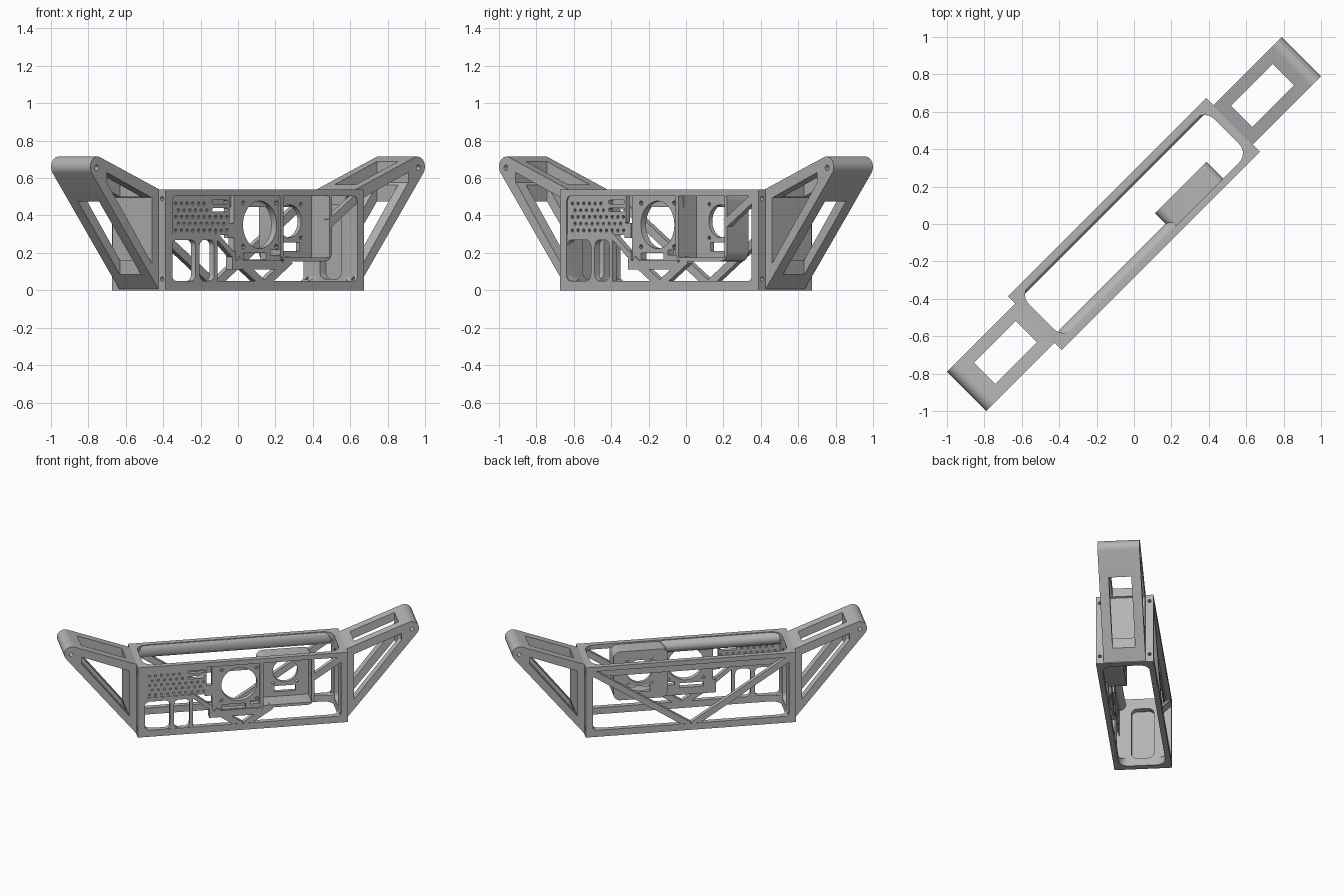
import bpy, bmesh
from math import pi, cos, sin, radians, hypot
from mathutils import Vector

if "Cube" in bpy.data.objects:
    bpy.data.objects.remove(bpy.data.objects["Cube"])

GREY = (0.46, 0.46, 0.46, 1)
mat = bpy.data.materials.new("plain grey")
mat.use_nodes = True
mat.diffuse_color = GREY
mat.node_tree.nodes["Principled BSDF"].inputs["Base Color"].default_value = GREY


# Profiles: lists of 2D points
def rect(x0, x1, y0, y1):
    return [(x0, y0), (x1, y0), (x1, y1), (x0, y1)]


def rounded(x0, x1, y0, y1, r, n=6):
    pts = []
    corners = ((x1 - r, y1 - r), (x0 + r, y1 - r), (x0 + r, y0 + r), (x1 - r, y0 + r))
    for k, (cx, cy) in enumerate(corners):
        for i in range(n + 1):
            a = (k + i / n) * pi / 2
            pts.append((cx + r * cos(a), cy + r * sin(a)))
    return pts


def circle(x, y, r, n=16):
    return [(x + r * cos(2 * pi * i / n), y + r * sin(2 * pi * i / n)) for i in range(n)]


def bar(p, q, w):
    dx, dy = q[0] - p[0], q[1] - p[1]
    l = hypot(dx, dy) * 2 / w
    nx, ny = -dy / l, dx / l
    return [(p[0] + nx, p[1] + ny), (q[0] + nx, q[1] + ny),
            (q[0] - nx, q[1] - ny), (p[0] - nx, p[1] - ny)]


# Solids: each prism is (profile, axis, start, end)
def place(p, axis, d):
    return {"x": (d, p[0], p[1]), "y": (p[0], d, p[1]), "z": (p[0], p[1], d)}[axis]


def solid(name, prisms):
    bm = bmesh.new()
    for pts, axis, a, b in prisms:
        low = [bm.verts.new(place(p, axis, a)) for p in pts]
        high = [bm.verts.new(place(p, axis, b)) for p in pts]
        bm.faces.new(low)
        bm.faces.new(high[::-1])
        for i in range(len(pts)):
            j = (i + 1) % len(pts)
            bm.faces.new((low[j], low[i], high[i], high[j]))
    bmesh.ops.recalc_face_normals(bm, faces=bm.faces)
    me = bpy.data.meshes.new(name)
    bm.to_mesh(me)
    bm.free()
    ob = bpy.data.objects.new(name, me)
    bpy.context.collection.objects.link(ob)
    return ob


parts = []


def part(name, prisms, *cut_groups):
    ob = solid(name, prisms)
    ob.data.materials.append(mat)
    for o in bpy.context.selected_objects:
        o.select_set(False)
    bpy.context.view_layer.objects.active = ob
    ob.select_set(True)
    for cuts in cut_groups:
        cutter = solid("cutter", cuts)
        cutter.hide_render = True
        m = ob.modifiers.new("cut", "BOOLEAN")
        m.operation, m.solver, m.object = "DIFFERENCE", "EXACT", cutter
        bpy.ops.object.modifier_apply(modifier=m.name)
        bpy.data.objects.remove(cutter)
    bpy.ops.object.shade_smooth_by_angle(angle=radians(30))
    parts.append(ob)
    return ob


L, W, H = 0.75, 0.203, 0.54      # half length, half width, height of the body

# Body frame: hollow box with open sides, end windows and bolt holes
bolts = [(circle(y, z, 0.012), "x", s * 0.8, s * 0.69)
         for s in (-1, 1) for y in (-0.175, 0.175) for z in (0.06, 0.49)]
part("body_frame", [(rect(-L, L, -W, W), "z", 0, H)],
     [(rounded(-0.7, 0.7, -0.165, 0.165, 0.07), "z", -0.1, 0.7)],
     [(rounded(-0.7, 0.7, 0.05, 0.505, 0.03), "y", -0.3, 0.3)],
     [(rounded(-0.08, 0.08, 0.06, 0.46, 0.04), "x", -0.9, 0.9)],
     bolts)

# Back truss
for s, side in ((-1, "right"), (1, "left")):
    part(f"back_strut_{side}", [(bar((0, 0.03), (s * 0.71, 0.5), 0.045), "y", 0.165, 0.2)])
    part(f"front_lower_strut_{side}", [(bar((0, 0.03), (s * 0.2, 0.162), 0.045), "y", -0.2, -0.165)])
part("front_upper_strut", [(bar((0.5, 0.36), (0.71, 0.5), 0.045), "y", -0.2, -0.165)])

# Rounded inner lips of the two long top beams
for name, s, x0, x1, d in (("back_top_lip", 1, -0.69, 0.69, 0.018), ("front_top_lip", -1, -0.69, 0.15, 0.048)):
    curve = [(s * (0.166 - d * sin(i * pi / 8)), 0.49 + 0.045 * cos(i * pi / 8)) for i in range(9)]
    part(name, [(curve, "x", x0, x1)])

# End arms: tapering to a rounded tip, hollowed from the side and from above
for s, side in ((-1, "right"), (1, "left")):
    tip = [(1.21 + 0.055 * cos(radians(a)), 0.66 + 0.055 * sin(radians(a)))
           for a in [111 - 149.5 * i / 12 for i in range(13)]]
    outline = [(L - 0.005, 0), (L - 0.005, H)] + tip
    hole = [(0.8, 0.145), (0.8, 0.495), (1.14, 0.63), (1.14, 0.577)]
    flip = lambda pts: [(s * x, z) for x, z in pts]
    part(f"arm_{side}", [(flip(outline), "y", -0.148, 0.148)],
         [(flip(hole), "y", -0.3, 0.3)],
         [(flip(rect(0.813, 1.13, -0.08, 0.08)), "z", -0.1, 0.9)],
         [(flip(circle(1.215, 0.655, 0.015)), "y", -0.3, 0.3)])

# Perforated panel
holes = []
for row in range(5):
    count = 10 if row < 3 else 6
    for col in range(count):
        x = -0.665 + col * 0.043 + (row % 2) * 0.02
        holes.append((circle(x, 0.32 + row * 0.036, 0.009, 8), "y", -0.3, 0))
slots = [(rounded(-0.39, -0.27, z, z + 0.02, 0.009, 3), "y", -0.3, 0) for z in (0.42, 0.462)]
part("perforated_panel", [(rect(-0.71, -0.26, 0.295, 0.51), "y", -0.195, -0.165)], holes + slots)

# Lower grille under the panel
part("lower_grille", [(rect(-0.71, -0.355, 0.04, 0.3), "y", -0.2, -0.165)],
     [(rounded(-0.7, -0.52, 0.05, 0.27, 0.035), "y", -0.3, 0),
      (rounded(-0.49, -0.38, 0.05, 0.27, 0.035), "y", -0.3, 0)])
part("grille_brace", [(bar((-0.37, 0.3), (-0.235, 0.19), 0.03), "y", -0.2, -0.165),
                      (rect(-0.27, -0.22, 0.28, 0.36), "y", -0.195, -0.165)])

# Large round-hole plate with a ledge
cx, cz = -0.025, 0.35
screws = [(circle(cx + a * 0.125, cz + b * 0.117, 0.012, 10), "y", -0.3, 0)
          for a in (-1, 1) for b in (-1, 1)]
part("large_plate", [(rect(-0.22, 0.135, 0.15, 0.515), "y", -0.19, -0.15)],
     [(circle(cx, cz, 0.127, 40), "y", -0.3, 0)] + screws +
     [(rect(-0.15, 0.02, 0.165, 0.2), "y", -0.3, 0),
      (rect(0.055, 0.12, 0.19, 0.215), "y", -0.3, 0)])
part("plate_ledge", [(rect(-0.24, 0.135, 0.11, 0.16), "y", -0.2, -0.15),
                     (rect(-0.24, -0.215, 0.11, 0.21), "y", -0.2, -0.15)])

# Recessed box with a smaller round hole in its back
bx, bz = 0.325, 0.37
screws = [(circle(bx + a * 0.085, bz + b * 0.09, 0.01, 10), "y", -0.1, 0)
          for a in (-1, 1) for b in (-1, 1)]
part("recessed_box", [(rounded(0.12, 0.51, 0.155, 0.53, 0.05), "y", -0.2, -0.038)],
     [(rect(0.145, 0.49, 0.175, 0.51), "y", -0.3, -0.065)],
     [(circle(bx, bz, 0.088, 32), "y", -0.3, 0)] + screws +
     [(rect(0.25, 0.4, 0.21, 0.255), "y", -0.1, 0)])

# Turn the whole assembly onto the diagonal
for ob in parts:
    ob.rotation_euler.z = pi / 4
